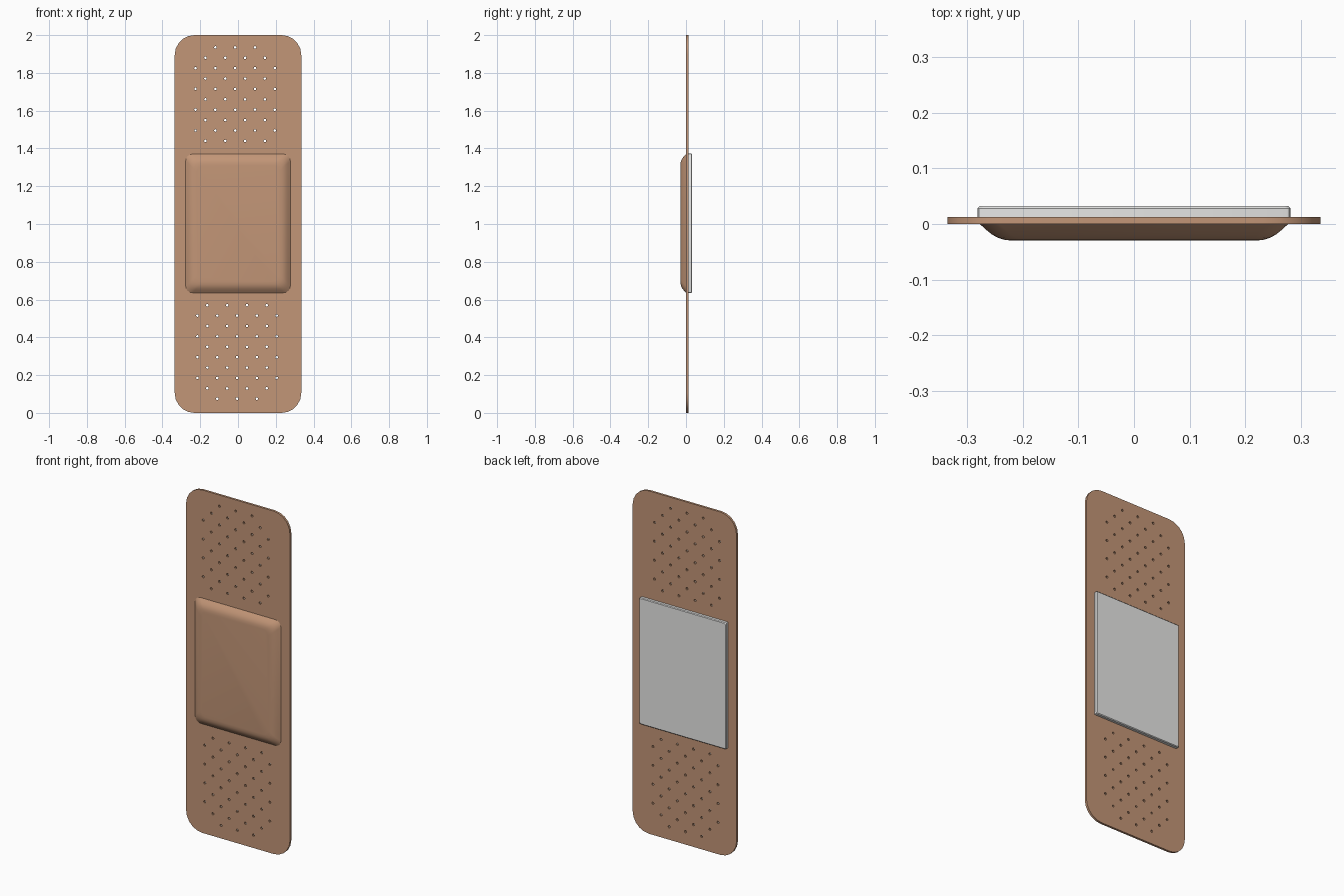
import bpy, bmesh, math

if "Cube" in bpy.data.objects:
    bpy.data.objects.remove(bpy.data.objects["Cube"])


def material(name, rgb):
    m = bpy.data.materials.new(name)
    m.diffuse_color = (*rgb, 1)
    m.use_nodes = True
    m.node_tree.nodes["Principled BSDF"].inputs["Base Color"].default_value = m.diffuse_color
    return m


tan = material("tan_plastic", (0.545, 0.305, 0.185))
white = material("white_gauze", (0.8, 0.8, 0.79))


def rounded_rect(hx, hz, r, seg):
    """Outline of a rounded rectangle, counter-clockwise."""
    pts = []
    for i, (sx, sz) in enumerate([(1, 1), (-1, 1), (-1, -1), (1, -1)]):
        for k in range(seg + 1):
            a = math.pi / 2 * (i + k / seg)
            pts.append((sx * (hx - r) + r * math.cos(a), sz * (hz - r) + r * math.sin(a)))
    return pts


def smooth(ob, angle):
    bpy.ops.object.select_all(action='DESELECT')
    ob.select_set(True)
    bpy.context.view_layer.objects.active = ob
    bpy.ops.object.shade_smooth_by_angle(angle=math.radians(angle))


def loft(name, rings, zc, mat):
    """Skin equal-length outlines, given as (y, points), and cap both ends."""
    bm = bmesh.new()
    loops = [[bm.verts.new((x, y, zc + z)) for x, z in pts] for y, pts in rings]
    n = len(loops[0])
    for a, b in zip(loops, loops[1:]):
        for i in range(n):
            j = (i + 1) % n
            bm.faces.new((a[i], a[j], b[j], b[i]))
    bm.faces.new(loops[0])
    bm.faces.new(loops[-1])
    bmesh.ops.recalc_face_normals(bm, faces=bm.faces)
    me = bpy.data.meshes.new(name)
    bm.to_mesh(me)
    bm.free()
    me.materials.append(mat)
    ob = bpy.data.objects.new(name, me)
    bpy.context.collection.objects.link(ob)
    return ob


# Adhesive strip: filled 2D curve with staggered breathing holes
cu = bpy.data.curves.new("adhesive_strip", 'CURVE')
cu.dimensions = '2D'
cu.fill_mode = 'BOTH'
cu.extrude = 0.0065


def add_outline(pts):
    sp = cu.splines.new('POLY')
    sp.points.add(len(pts) - 1)
    for p, (x, z) in zip(sp.points, pts):
        p.co = (x, z, 0, 1)
    sp.use_cyclic_u = True


add_outline(rounded_rect(0.335, 1.0, 0.105, 5))
for x0, z0 in ((-0.015, 1.935), (-0.005, 0.075)):
    for row in range(10):
        # the lower field runs upward, the upper one downward
        z = z0 + 0.055 * row * (-1 if z0 > 1 else 1)
        if row == 0:
            cols = (-1, 0, 1)
        elif row % 2:
            cols = (-1.5, -0.5, 0.5, 1.5)
        else:
            cols = (-2, -1, 0, 1, 2)
        for c in cols:
            add_outline([(x0 + 0.105 * c + 0.007 * math.cos(k * math.pi / 4),
                          z - 1 + 0.007 * math.sin(k * math.pi / 4)) for k in range(8)])

strip = bpy.data.objects.new("adhesive_strip", cu)
bpy.context.collection.objects.link(strip)
strip.rotation_euler = (math.pi / 2, 0, 0)
strip.location = (0, 0.0065, 1)
cu.materials.append(tan)
bpy.context.view_layer.objects.active = strip
strip.select_set(True)
bpy.ops.object.convert(target='MESH')
smooth(bpy.context.view_layer.objects.active, 30)

# Raised cushion on the front
profile = [(0, -0.005), (0, 0), (0.012, 0.011), (0.022, 0.019),
           (0.033, 0.025), (0.045, 0.0285), (0.06, 0.03)]
cushion = loft("front_cushion",
               [(-d, rounded_rect(0.277 - i, 0.367 - i, 0.035, 4)) for i, d in profile],
               1.003, tan)
smooth(cushion, 40)

# Gauze pad on the back, with a narrow bevelled edge
pad = loft("gauze_pad",
           [(y, rounded_rect(0.281 - i, 0.369 - i, 0.008, 2))
            for y, i in ((0.008, 0), (0.028, 0), (0.032, 0.004))],
           1.003, white)
smooth(pad, 30)
